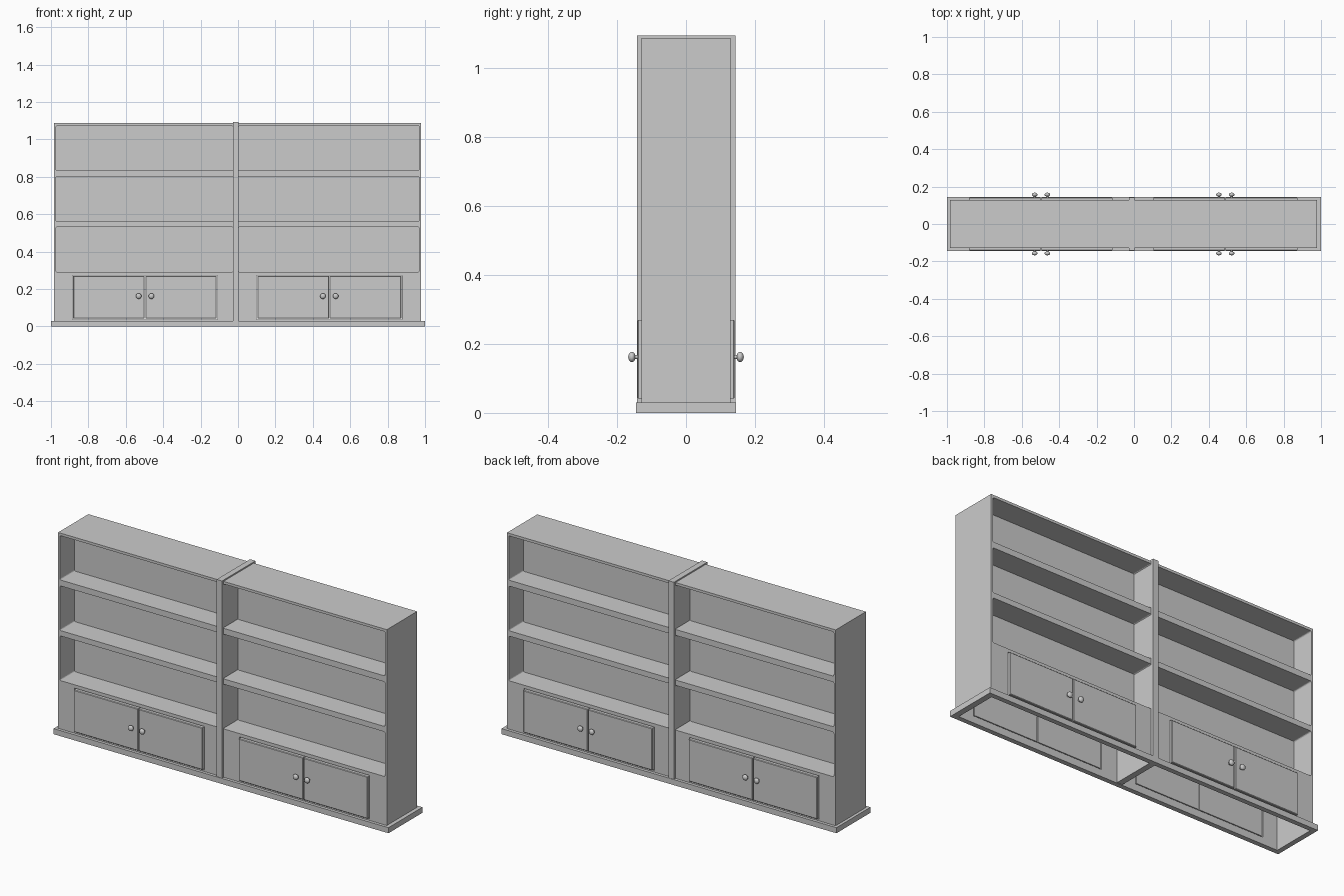
import bpy, bmesh
from mathutils import Matrix

if "Cube" in bpy.data.objects:
    bpy.data.objects.remove(bpy.data.objects["Cube"])


def add_box(bm, x, y, z, bevel=0.0, bevel_pick=None, segments=3):
    """Add a box spanning the given (min, max) ranges, optionally rounding picked edges."""
    c = [(a + b) / 2 for a, b in (x, y, z)]
    s = [b - a for a, b in (x, y, z)]
    m = Matrix.Translation(c) @ Matrix.Diagonal((*s, 1))
    verts = bmesh.ops.create_cube(bm, size=1, matrix=m)["verts"]
    if bevel:
        edges = {e for v in verts for e in v.link_edges if bevel_pick(e)}
        bmesh.ops.bevel(bm, geom=list(edges), offset=bevel, segments=segments,
                        profile=0.5, affect='EDGES')


def make(name, bm):
    bmesh.ops.recalc_face_normals(bm, faces=bm.faces)
    me = bpy.data.meshes.new(name)
    bm.to_mesh(me)
    bm.free()
    ob = bpy.data.objects.new(name, me)
    bpy.context.collection.objects.link(ob)
    return ob


def box(name, *args, **kw):
    bm = bmesh.new()
    add_box(bm, *args, **kw)
    return make(name, bm)


def cut(target, bm):
    cutter = make("cutter", bm)
    cutter.hide_render = True
    mod = target.modifiers.new("cut", 'BOOLEAN')
    mod.operation = 'DIFFERENCE'
    mod.solver = 'EXACT'
    mod.object = cutter
    bpy.context.view_layer.objects.active = target
    bpy.ops.object.modifier_apply(modifier=mod.name)
    bpy.data.objects.remove(cutter)


def along_y(e):
    a, b = e.verts
    return abs(a.co.y - b.co.y) > 0.01


BAYS = [(-0.973, -0.027), (0.003, 0.968)]
SHELF_GAPS = [(0.291, 0.532), (0.561, 0.802), (0.834, 1.073)]
DOORS = [(-0.885, -0.497, -0.110), (0.099, 0.488, 0.877)]
DOOR_Z = (0.038, 0.273)
DEPTH = 0.129

# carcass with open shelves on both sides
body = box("bookcase_body", (-0.984, 0.979), (-DEPTH, DEPTH), (0.005, 1.087))
bm = bmesh.new()
for bay in BAYS:
    for gap in SHELF_GAPS:
        for y in ((-0.2, -0.004), (0.004, 0.2)):
            add_box(bm, bay, y, gap, 0.007, along_y)
cut(body, bm)

# hollow cabinet space, open underneath
bm = bmesh.new()
for bay in BAYS:
    add_box(bm, bay, (-0.119, 0.119), (-0.1, 0.277))
cut(body, bm)

# door openings through both faces
bm = bmesh.new()
for a, _, b in DOORS:
    add_box(bm, (a, b), (-0.2, 0.2), DOOR_Z)
cut(body, bm)

# central divider standing slightly proud
box("centre_divider", (-0.028, 0.004), (-0.142, 0.143), (0.002, 1.094))

# plinth ring
plinth = box("plinth", (-1, 1), (-0.145, 0.145), (0, 0.03))
bm = bmesh.new()
add_box(bm, (-0.973, 0.968), (-0.119, 0.119), (-0.1, 0.1))
cut(plinth, bm)


def knob(name, x, side):
    bm = bmesh.new()
    head = Matrix.Translation((x, side * 0.157, 0.162)) @ Matrix.Diagonal((0.015, 0.0105, 0.015, 1))
    bmesh.ops.create_uvsphere(bm, u_segments=20, v_segments=12, radius=1, matrix=head)
    stem = Matrix.Translation((x, side * 0.144, 0.162)) @ Matrix.Rotation(1.5708, 4, 'X')
    bmesh.ops.create_cone(bm, cap_ends=True, segments=16, radius1=0.006, radius2=0.006,
                          depth=0.016, matrix=stem)
    ob = make(name, bm)
    for o in bpy.context.selected_objects:
        o.select_set(False)
    ob.select_set(True)
    bpy.context.view_layer.objects.active = ob
    bpy.ops.object.shade_smooth_by_angle()


# paired doors and knobs, front and back
GAP = 0.004
for side, label in ((-1, "front"), (1, "back")):
    y = tuple(sorted((side * 0.119, side * 0.141)))

    def outer(e, side=side):
        return all(v.co.y * side > 0.14 for v in e.verts)

    for i, (a, mid, b) in enumerate(DOORS):
        z = (DOOR_Z[0] + GAP, DOOR_Z[1] - GAP)
        for tag, x in (("left", (a + GAP, mid - GAP / 2)), ("right", (mid + GAP / 2, b - GAP))):
            box(f"{label}_door_{i}_{tag}", x, y, z, 0.003, outer, 1)
        for tag, kx in (("left", mid - 0.034), ("right", mid + 0.034)):
            knob(f"{label}_knob_{i}_{tag}", kx, side)
